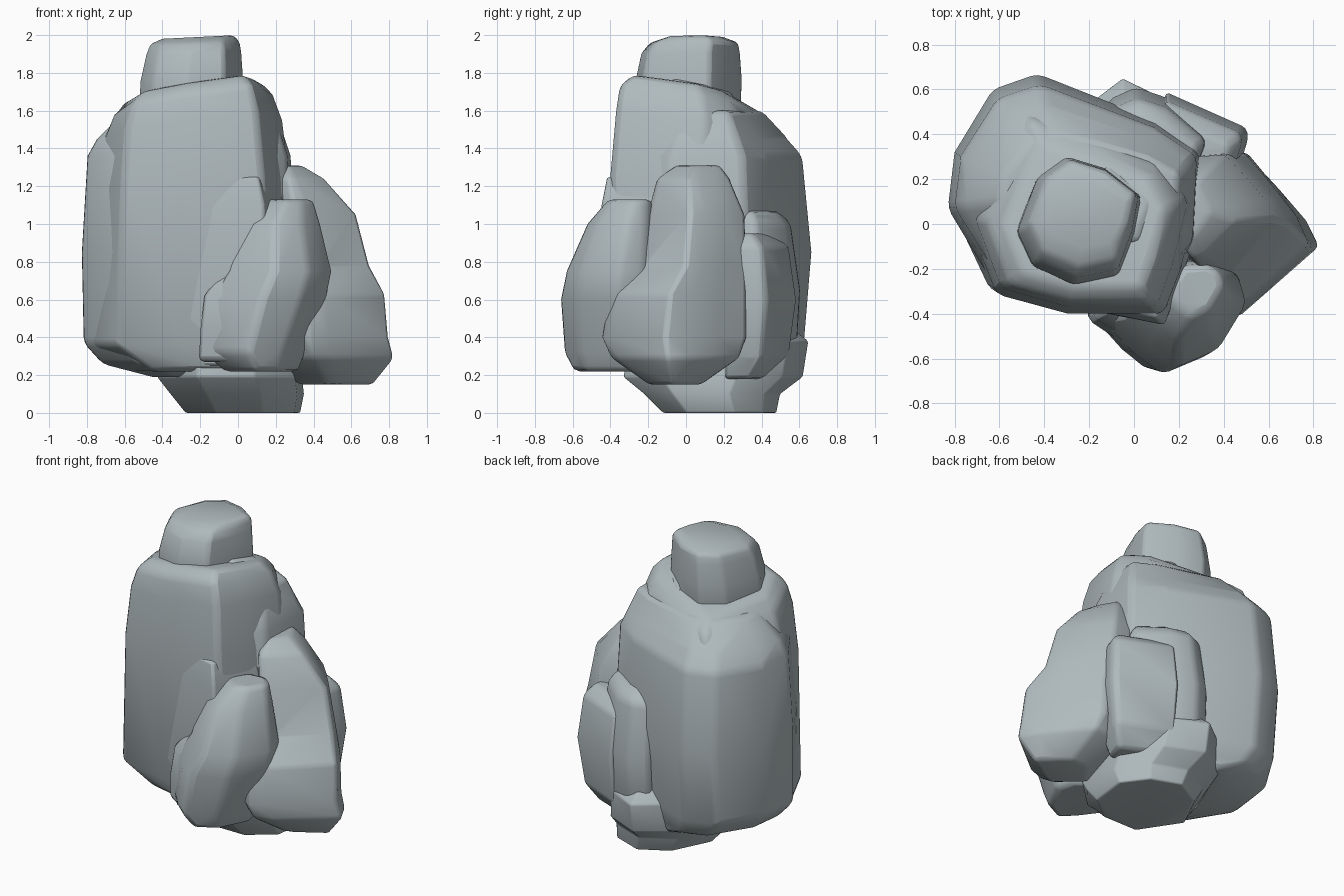
import bpy
import bmesh

default_cube = bpy.data.objects.get("Cube")
if default_cube:
    bpy.data.objects.remove(default_cube, do_unlink=True)

# One stone colour for every boulder
stone = bpy.data.materials.new("blue_grey_stone")
stone.use_nodes = True
stone.diffuse_color = (.43, .49, .51, 1)
shader = stone.node_tree.nodes["Principled BSDF"]
shader.inputs["Base Color"].default_value = stone.diffuse_color
shader.inputs["Roughness"].default_value = .9


def fit(value, low, high, new_low, new_high):
    """Map a value from one range onto another."""
    return new_low + (value - low) / (high - low) * (new_high - new_low)


def boulder(name, outline, levels, tilt=(0, 0), soften=.03):
    """Loft a plan outline through levels of (z, x min, x max, y min, y max).
    The tilt slopes the top along x and y, fading out towards the bottom."""
    xs, ys = zip(*outline)
    bottom, top = levels[0][0], levels[-1][0]
    bm = bmesh.new()
    rings = []
    for z, left, right, front, back in levels:
        height = (z - bottom) / (top - bottom)
        middle_x, middle_y = (left + right) / 2, (front + back) / 2
        ring = []
        for x, y in outline:
            px = fit(x, min(xs), max(xs), left, right)
            py = fit(y, min(ys), max(ys), front, back)
            slope = tilt[0] * (px - middle_x) + tilt[1] * (py - middle_y)
            ring.append(bm.verts.new((px, py, z + slope * height ** 2)))
        rings.append(ring)

    # Side walls, then closing caps
    count = len(outline)
    for lower, upper in zip(rings, rings[1:]):
        for i in range(count):
            j = (i + 1) % count
            bm.faces.new((lower[i], lower[j], upper[j], upper[i]))
    bm.faces.new(rings[0])
    bm.faces.new(rings[-1])
    bmesh.ops.recalc_face_normals(bm, faces=bm.faces)

    mesh = bpy.data.meshes.new(name)
    bm.to_mesh(mesh)
    bm.free()
    mesh.materials.append(stone)
    rock = bpy.data.objects.new(name, mesh)
    bpy.context.collection.objects.link(rock)

    # Worn edges
    bevel = rock.modifiers.new("worn_edges", "BEVEL")
    bevel.width = soften
    bevel.segments = 2
    bevel.limit_method = "ANGLE"
    bevel.angle_limit = .5

    bpy.ops.object.select_all(action="DESELECT")
    rock.select_set(True)
    bpy.context.view_layer.objects.active = rock
    bpy.ops.object.shade_smooth_by_angle(angle=.9)
    return rock


# Base stone, flat on the ground
boulder("base_stone",
        [(-.4, .1), (-.25, .5), (-.03, .66), (.2, .55),
         (.34, .3), (.3, -.1), (.1, -.3), (-.2, -.3)],
        [(0, -.28, .33, -.12, .48),
         (.1, -.36, .35, -.22, .5),
         (.19, -.43, .34, -.33, .62),
         (.38, -.4, .3, -.3, .65),
         (.5, -.3, .2, -.2, .5)], soften=.01)

# Broad rear body with sloping shoulders
boulder("rear_body",
        [(-.83, .07), (-.8, .32), (-.63, .6), (-.43, .67), (.1, .46),
         (.3, .32), (.28, -.1), (.1, -.3), (-.3, -.32), (-.62, -.28)],
        [(.19, -.45, .27, -.2, .5),
         (.26, -.72, .28, -.27, .58),
         (.37, -.82, .3, -.32, .63),
         (.85, -.83, .3, -.32, .67),
         (1.36, -.8, .28, -.28, .62),
         (1.45, -.75, .25, -.22, .54),
         (1.6, -.6, .2, -.1, .4)])

# Tall front body with a slanted top
boulder("tall_body",
        [(-.72, .05), (-.5, .52), (-.2, .42), (.12, .3), (.24, .12),
         (.17, -.15), (.1, -.33), (-.3, -.33), (-.6, -.25)],
        [(.22, -.55, .3, -.32, .4),
         (.36, -.78, .32, -.37, .45),
         (1.2, -.74, .28, -.4, .52),
         (1.5, -.71, .24, -.37, .52),
         (1.63, -.66, .19, -.35, .47),
         (1.7, -.58, .13, -.28, .36)], tilt=(.14, -.18))

# Thin slab against the front
boulder("front_slab",
        [(-.33, -.38), (.13, -.45), (.25, -.2), (.1, -.1), (-.3, -.15)],
        [(.25, -.25, .25, -.4, 0),
         (.5, -.33, .27, -.45, 0),
         (1.1, -.3, .25, -.45, 0),
         (1.25, -.26, .2, -.42, 0)], soften=.015)

# Front lobe, with a low step on its right side
boulder("front_lobe",
        [(-.22, -.43), (-.05, -.57), (.1, -.66), (.34, -.58),
         (.5, -.38), (.45, -.25), (.3, -.18), (0, -.2)],
        [(.22, -.08, .32, -.6, -.15),
         (.32, -.19, .36, -.65, -.15),
         (.6, -.15, .47, -.67, -.15),
         (.75, -.06, .5, -.64, -.15),
         (1, 0, .44, -.53, -.16),
         (1.13, .14, .4, -.42, -.18)])
boulder("front_lobe_step",
        [(-.22, -.43), (.1, -.64), (.25, -.5), (.1, -.2), (-.1, -.25)],
        [(.27, -.22, .2, -.6, -.2),
         (.45, -.21, .25, -.63, -.2),
         (.62, -.19, .25, -.6, -.2),
         (.76, -.09, .2, -.5, -.2)])

# Large boulder on the left side
boulder("left_boulder",
        [(.3, .3), (.52, .32), (.65, .17), (.77, .02),
         (.83, -.11), (.5, -.4), (.38, -.45), (.1, -.1)],
        [(.15, .32, .72, -.2, .08),
         (.29, .12, .83, -.4, .28),
         (.4, .1, .8, -.45, .32),
         (.63, .1, .78, -.41, .32),
         (.78, .1, .7, -.26, .32),
         (1.05, .1, .63, -.21, .31),
         (1.24, .14, .46, -.16, .23),
         (1.31, .2, .34, -.06, .18)])

# Two upright stones leaning on the back left corner
boulder("back_outer_stone",
        [(.12, .59), (.5, .45), (.51, .41), (.45, .25), (.1, .35)],
        [(.18, .12, .4, .2, .45),
         (.3, .12, .47, .2, .55),
         (.6, .12, .51, .2, .59),
         (.88, .12, .48, .2, .55),
         (.95, .14, .42, .22, .46)])
boulder("back_inner_stone",
        [(-.15, .56), (-.02, .62), (.12, .57), (.32, .4), (.25, .2), (-.1, .3)],
        [(.2, -.1, .32, .2, .53),
         (.3, -.12, .34, .2, .59),
         (.65, -.12, .35, .2, .61),
         (1, -.1, .32, .2, .56),
         (1.07, -.06, .28, .22, .48)])

# Cap stone and the ledge beneath it
boulder("cap_ledge",
        [(-.13, .29), (.14, .12), (.06, -.1), (-.25, -.1)],
        [(1.5, -.25, .16, -.1, .3),
         (1.65, -.25, .14, -.1, .29),
         (1.74, -.22, .08, -.08, .24)], tilt=(0, -.2))
boulder("cap_stone",
        [(-.52, -.03), (-.43, .2), (-.3, .29), (-.13, .24), (.03, .12),
         (0, -.04), (-.07, -.22), (-.27, -.26), (-.45, -.18)],
        [(1.55, -.53, .04, -.27, .29),
         (1.76, -.52, .03, -.27, .3),
         (1.9, -.49, .02, -.24, .29),
         (1.96, -.47, .01, -.19, .28),
         (1.99, -.4, -.02, -.1, .2)], tilt=(.05, 0))
